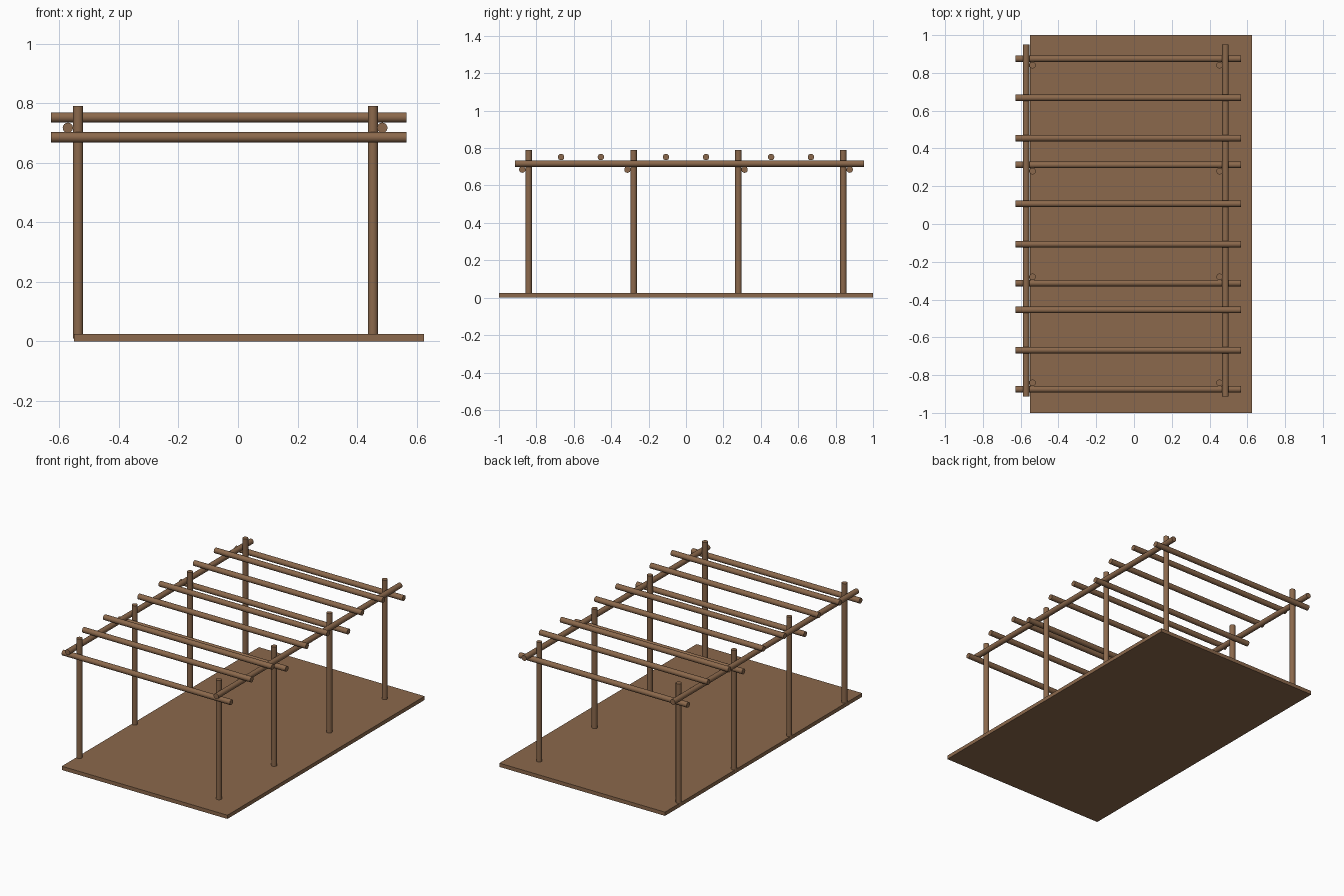
import bpy
from mathutils import Vector

if "Cube" in bpy.data.objects:
    bpy.data.objects.remove(bpy.data.objects["Cube"])

wood = bpy.data.materials.new("brown wood")
wood.diffuse_color = (0.26, 0.14, 0.072, 1)
wood.use_nodes = True
wood.node_tree.nodes["Principled BSDF"].inputs["Base Color"].default_value = wood.diffuse_color

R = 0.0172                      # pole radius
LEFT, RIGHT = -0.537, 0.453     # post rows


def finish(obj, name):
    obj.name = name
    obj.data.materials.append(wood)
    return obj


def pole(name, a, b):
    """Round pole between two points."""
    a, b = Vector(a), Vector(b)
    d = b - a
    bpy.ops.mesh.primitive_cylinder_add(
        vertices=24, radius=R, depth=d.length, location=(a + b) / 2,
        rotation=d.to_track_quat('Z', 'Y').to_euler())
    bpy.ops.object.shade_smooth_by_angle()
    return finish(bpy.context.object, name)


# Floor slab
bpy.ops.mesh.primitive_cube_add(size=1, location=(0.037, 0, 0.012))
floor = finish(bpy.context.object, "floor_slab")
floor.scale = (1.176, 2.0, 0.024)

# Posts, slightly sunk into the floor
for side, x in (("left", LEFT), ("right", RIGHT)):
    for i, y in enumerate((-0.841, -0.28, 0.28, 0.841)):
        pole(f"{side}_post_{i + 1}", (x, y, 0.01), (x, y, 0.79))

# Long side rails, outside the posts
for side, x in (("left", LEFT - R * 2), ("right", RIGHT + R * 2 - 0.003)):
    pole(f"{side}_rail", (x, -0.914, 0.717), (x, 0.951, 0.717))

# Lower cross beams, one beside each post pair
for i, y in enumerate((-0.875, -0.313, 0.313, 0.875)):
    pole(f"lower_beam_{i + 1}", (-0.628, y, 0.685), (0.566, y, 0.685))

# Upper rafters resting on the rails
for i, y in enumerate((-0.668, -0.455, -0.107, 0.107, 0.455, 0.668)):
    pole(f"rafter_{i + 1}", (-0.628, y, 0.752), (0.566, y, 0.752))
